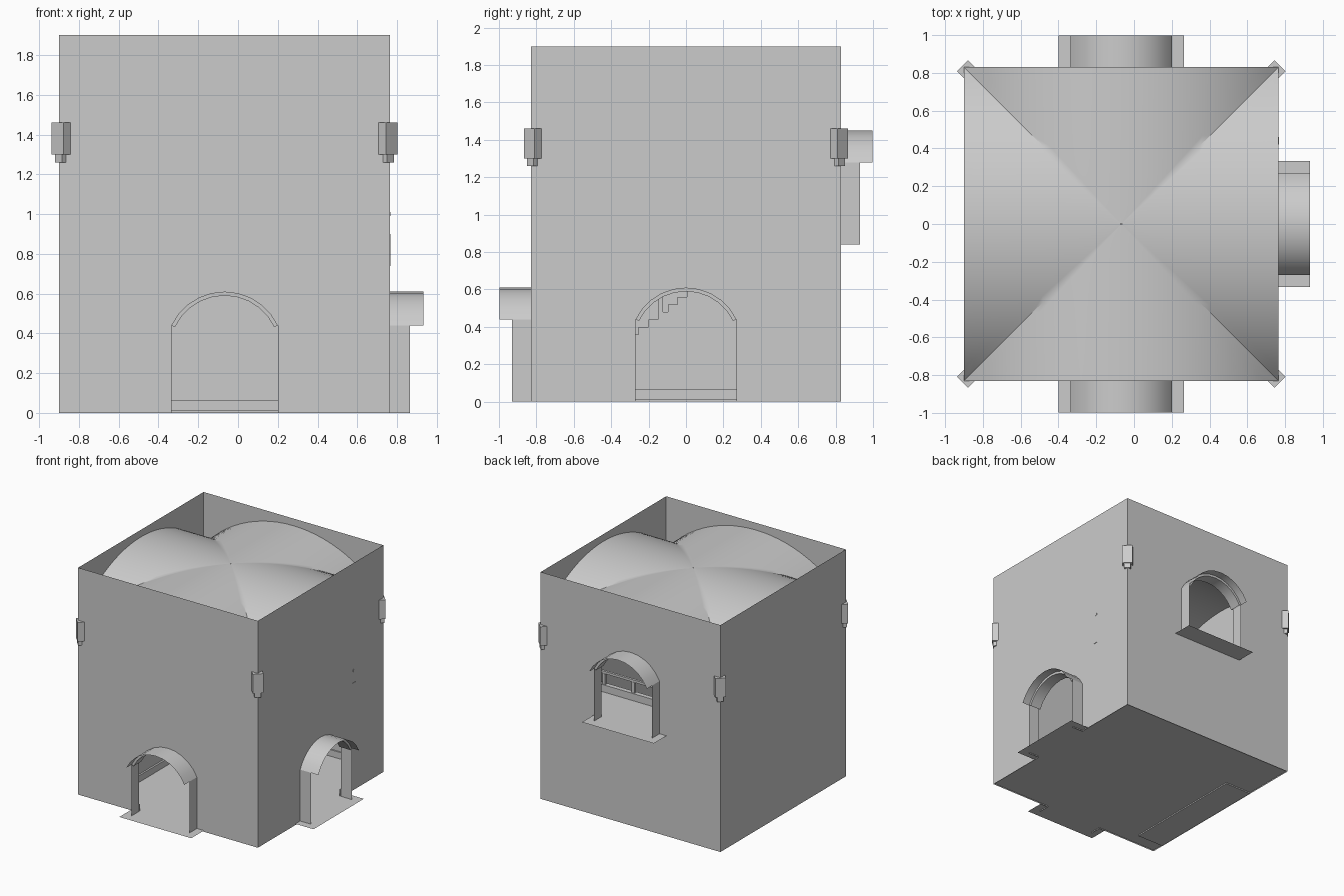
import bpy, bmesh, math
from mathutils import Matrix, Vector

if "Cube" in bpy.data.objects:
    bpy.data.objects.remove(bpy.data.objects["Cube"])

X0, X1, Y, H = -0.9, 0.765, 0.83, 1.9
CX, HX = (X0 + X1) / 2, (X1 - X0) / 2
SPRING, CROWN = 1.46, 1.84


def make(name, verts, faces, smooth=False):
    me = bpy.data.meshes.new(name)
    me.from_pydata([tuple(v) for v in verts], [], faces)
    bm = bmesh.new()
    bm.from_mesh(me)
    bmesh.ops.remove_doubles(bm, verts=bm.verts, dist=1e-4)
    bmesh.ops.recalc_face_normals(bm, faces=bm.faces)
    bm.to_mesh(me)
    bm.free()
    ob = bpy.data.objects.new(name, me)
    bpy.context.collection.objects.link(ob)
    if smooth:
        bpy.ops.object.select_all(action='DESELECT')
        bpy.context.view_layer.objects.active = ob
        ob.select_set(True)
        bpy.ops.object.shade_smooth_by_angle(angle=math.radians(30))
    return ob


def polys(name, loops):
    verts, faces = [], []
    for loop in loops:
        faces.append(list(range(len(verts), len(verts) + len(loop))))
        verts += loop
    return make(name, verts, faces)


def loft(name, rows, smooth=False, close=False):
    n = len(rows[0])
    faces = []
    for i in range(len(rows) - (0 if close else 1)):
        j = (i + 1) % len(rows)
        faces += [[i * n + k, i * n + k + 1, j * n + k + 1, j * n + k] for k in range(n - 1)]
    return make(name, [p for r in rows for p in r], faces, smooth)


def box(name, lo, hi, matrix=Matrix()):
    bm = bmesh.new()
    size = Vector(hi) - Vector(lo)
    mid = (Vector(hi) + Vector(lo)) / 2
    bmesh.ops.create_cube(bm, size=1, matrix=matrix @ Matrix.Translation(mid) @ Matrix.Diagonal((*size, 1)))
    me = bpy.data.meshes.new(name)
    bm.to_mesh(me)
    bm.free()
    ob = bpy.data.objects.new(name, me)
    bpy.context.collection.objects.link(ob)
    return ob


def arc(hw, spring, rise, inset=0.0, n=10):
    r = (hw * hw + rise * rise) / (2 * rise)
    a = math.asin(hw / r)
    return [((r - inset) * math.sin(t), spring + rise - r + (r - inset) * math.cos(t))
            for t in (-a + 2 * a * i / n for i in range(n + 1))]


# walls with arched openings, each with hood, jambs and sill
def opening_wall(name, place, half, hw, base, spring):
    pts = arc(hw, spring, 0.17)
    right = pts[len(pts) // 2:]
    halves = []
    for s in (-1, 1):
        loop = [(0, H), (half, H), (half, 0)]
        loop += [(0, 0), (0, base), (hw, base)] if base else [(hw, 0)]
        loop += right[::-1]
        halves.append([place(s * u, 0, z) for u, z in loop])
    polys(name + "_wall", halves)
    loft(name + "_arch_hood", [[place(u, v, z) for u, z in pts] for v in (0, 0.168)], True)
    inner = arc(hw, spring, 0.17, 0.02)
    ring = [(pts, 0.0), (pts, 0.1), (inner, 0.1), (inner, 0.0)]
    loft(name + "_arch_band", [[place(u, v - 0.001, z) for u, z in p] for p, v in ring], True, True)
    for s in (-1, 1):
        polys(name + "_jamb", [[place(s * hw, v, z) for v, z in
                                ((0, base), (0.1, base), (0.1, spring), (0, spring))]])
    zs = base if base else 0.01
    polys(name + "_sill", [[place(u, v, zs) for u, v in
                            ((-0.333, 0), (0.333, 0), (0.333, 0.168), (-0.333, 0.168))]])


opening_wall("front_door", lambda u, v, z: (CX + u, -Y - v, z), HX, 0.268, 0, 0.44)
opening_wall("side_door", lambda u, v, z: (X1 + v, u, z), Y, 0.27, 0, 0.44)
opening_wall("back_window", lambda u, v, z: (CX + u, Y + v, z), HX, 0.268, 0.84, 1.28)
polys("left_wall", [[(X0, -Y, 0), (X0, Y, 0), (X0, Y, H), (X0, -Y, H)]])
polys("floor", [[(X0, -Y, 0.01), (X1, -Y, 0.01), (X1, Y, 0.01), (X0, Y, 0.01)]])


# groin vault: four curved lobes meeting along the diagonals
def vault_z(b):
    rise = CROWN - SPRING
    r = (Y * Y + rise * rise) / (2 * rise)
    return CROWN - r + math.sqrt(r * r - (Y * b) ** 2)


verts, faces, N, M = [], [], 16, 24
for k in range(4):
    c, s = round(math.cos(k * math.pi / 2)), round(math.sin(k * math.pi / 2))
    off = len(verts)
    for i in range(N + 1):
        for j in range(M + 1):
            a = max(i / N, 0.004)
            b = a * (2 * j / M - 1)
            verts.append((CX + HX * (a * c - b * s), Y * (a * s + b * c), vault_z(b)))
    w = M + 1
    faces += [[off + i * w + j, off + i * w + j + 1, off + (i + 1) * w + j + 1, off + (i + 1) * w + j]
              for i in range(N) for j in range(M)]
make("vault", verts, faces, True)

# corner corbels turned to face the diagonals
for sx in (-1, 1):
    for sy in (-1, 1):
        m = Matrix.Translation((CX + sx * HX, sy * Y, 0)) @ Matrix.Rotation(math.atan2(sy, sx), 4, 'Z')
        box("corbel", (-0.11, -0.041, 1.30), (0.011, 0.041, 1.46), m)
        box("corbel_foot", (-0.09, -0.025, 1.26), (0.004, 0.025, 1.30), m)

# staircase along the left wall
XS, YS, YE, STEPS = -0.65, -0.72, 0.37, 21
run, rise = (YE - YS) / STEPS, 0.84 / STEPS
prof = [(YS, 0.0)]
for i in range(STEPS):
    prof += [(YS + i * run, (i + 1) * rise), (YS + (i + 1) * run, (i + 1) * rise)]
prof.append((YE, 0.0))
n = len(prof)
make("staircase", [(x, y, z) for x in (X0 + 0.004, XS) for y, z in prof],
     [list(range(n)), list(range(n, 2 * n))] +
     [[i, (i + 1) % n, n + (i + 1) % n, n + i] for i in range(n)])

# gallery reached by the stairs, with edge beam and railing
polys("gallery_floor", [[(X0, YE, 0.84), (X1, YE, 0.84), (X1, Y, 0.84), (X0, Y, 0.84)]])
box("gallery_beam", (XS, 0.42, 0.74), (X1 + 0.003, 0.46, 0.90))
box("gallery_rail", (XS, 0.43, 0.99), (X1 + 0.002, 0.45, 1.01))
for i in range(6):
    x = XS + 0.015 + i * 0.27
    box("gallery_post", (x - 0.012, 0.428, 0.90), (x + 0.012, 0.452, 0.99))

# stair railing
slope = rise / run
for y in (-0.685, -0.41, -0.135, 0.14, 0.40):
    z = min(0.84, (y - YS) * slope)
    box("stair_post", (XS - 0.03, y - 0.013, z), (XS - 0.005, y + 0.013, z + 0.18))
rail = [[(x, y, min(1.0, (y - YS) * slope + 0.17) + d) for y in (-0.69, 0.40)]
        for x, d in ((XS - 0.03, 0), (XS - 0.005, 0), (XS - 0.005, 0.02), (XS - 0.03, 0.02))]
loft("stair_rail", rail, close=True)

# skirting boards
T = 0.015
box("skirting_back", (X0 + .004, Y - T, 0.01), (X1 - .004, Y - .004, 0.065))
box("skirting_stairs", (XS, YS, 0.01), (XS + T, YE, 0.065))
for a, b in ((X0 + .004, CX - 0.268), (CX + 0.268, X1 - .004)):
    box("skirting_front", (a, -Y + .004, 0.01), (b, -Y + T, 0.065))
for a, b in ((-Y + .004, -0.27), (0.27, Y - .004)):
    box("skirting_side", (X1 - T, a, 0.01), (X1 - .004, b, 0.065))
